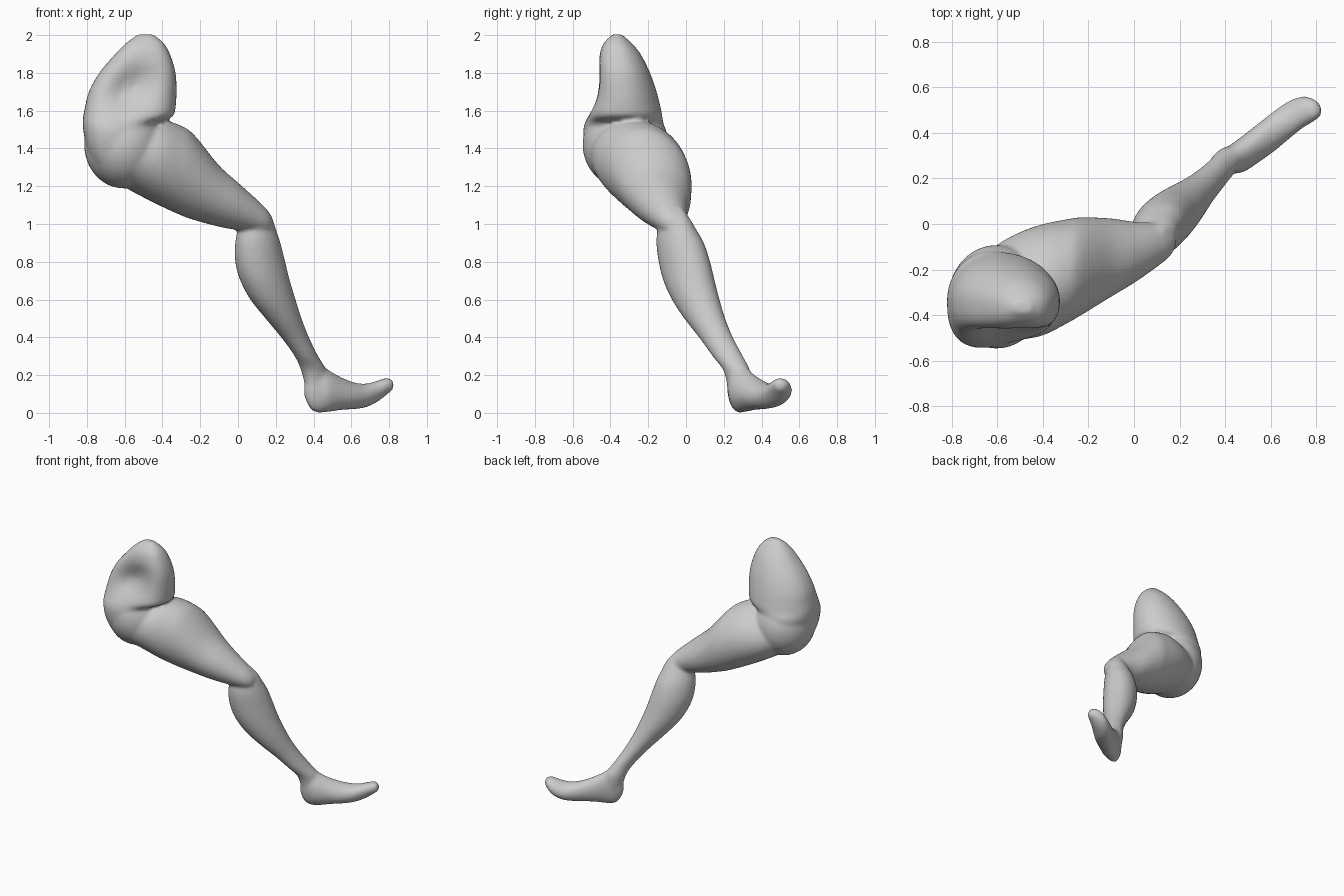
import bpy, bmesh, math
from mathutils import Matrix

SIDES = 40


def catmull(rows, steps=4):
    """Smoothly densify a list of cross-section rows."""
    out = []
    for i in range(len(rows) - 1):
        p0, p1 = rows[max(i - 1, 0)], rows[i]
        p2, p3 = rows[i + 1], rows[min(i + 2, len(rows) - 1)]
        for s in range(steps):
            t = s / steps
            out.append([0.5 * (2 * b + (c - a) * t + (2 * a - 5 * b + 4 * c - d) * t * t
                               + (3 * b - a - 3 * c + d) * t ** 3)
                        for a, b, c, d in zip(p0, p1, p2, p3)])
    out.append(list(rows[-1]))
    return out


def loft(bm, rows, axis, front_power=1.0, skew=0.0):
    """Rows are (position, min a, max a, min b, max b) across the given axis."""
    rings = []
    for pos, a0, a1, b0, b1 in catmull(rows):
        ring = []
        for k in range(SIDES):
            ang = 2 * math.pi * k / SIDES
            c, s = math.cos(ang - skew), math.sin(ang + skew)
            p = front_power if s < 0 else 1.0
            a = (a0 + a1) / 2 + (a1 - a0) / 2 * math.copysign(abs(c) ** p, c)
            b = (b0 + b1) / 2 + (b1 - b0) / 2 * math.copysign(abs(s) ** p, s)
            co = (a, b, pos) if axis == 'z' else (pos, a, b)
            ring.append(bm.verts.new(co))
        rings.append(ring)
    for r, q in zip(rings, rings[1:]):
        for k in range(SIDES):
            n = (k + 1) % SIDES
            bm.faces.new((r[k], r[n], q[n], q[k]))
    bm.faces.new(rings[0][::-1])
    bm.faces.new(rings[-1])
    return [v for ring in rings for v in ring]


bm = bmesh.new()

# hip: horizontal slices, flatter on the inner (front) side
hip = loft(bm, [
    (1.26, -.70, -.60, -.44, -.28), (1.32, -.765, -.52, -.50, -.20),
    (1.40, -.80, -.48, -.535, -.15), (1.48, -.817, -.46, -.55, -.125),
    (1.53, -.822, -.43, -.55, -.12), (1.57, -.82, -.345, -.545, -.125),
    (1.62, -.81, -.33, -.535, -.135), (1.70, -.79, -.325, -.515, -.155),
    (1.80, -.735, -.33, -.493, -.19), (1.90, -.65, -.36, -.465, -.24),
    (1.96, -.59, -.395, -.435, -.29), (2.004, -.53, -.45, -.39, -.34)], 'z', 0.72)

# hollow on the inner face of the hip, belly side set back a little
for v in hip:
    if v.co.y < -0.33:
        dx, dz = v.co.x + 0.58, v.co.z - 1.71
        u, w = 0.75 * dx + 0.66 * dz, -0.66 * dx + 0.75 * dz
        fall = 0.075 * math.exp(-(u / 0.16) ** 2 - (w / 0.10) ** 2)
        fall += 0.03 * min(1, max(0, (v.co.x + 0.66) / 0.2)) * min(1, max(0, (1.85 - v.co.z) / 0.2))
        v.co.y += fall * min(1, (-0.33 - v.co.y) / 0.08)

# buttock: egg that blends hip and thigh
bmesh.ops.create_uvsphere(bm, u_segments=40, v_segments=24, radius=1, matrix=(
    Matrix.Translation((-.605, -.32, 1.42)) @ Matrix.Diagonal((.21, .228, .232, 1))))

# thigh: slices across x
loft(bm, [
    (-.77, -.46, -.31, 1.36, 1.46), (-.745, -.50, -.25, 1.31, 1.48),
    (-.70, -.52, -.18, 1.265, 1.50), (-.60, -.53, -.09, 1.195, 1.52),
    (-.50, -.51, -.035, 1.14, 1.535), (-.40, -.49, 0, 1.09, 1.55),
    (-.30, -.44, .02, 1.045, 1.52), (-.23, -.40, .03, 1.02, 1.47),
    (-.10, -.32, .025, .985, 1.31), (0, -.26, .01, .967, 1.22),
    (.10, -.19, .005, .95, 1.13), (.155, -.145, -.01, .95, 1.075),
    (.185, -.10, -.03, .97, 1.03)], 'x', 1.0, -0.07)

# calf and knee: horizontal slices
loft(bm, [
    (1.09, .07, .13, -.08, -.02), (1.03, .03, .18, -.13, .02),
    (.97, 0, .202, -.15, .055), (.90, -.015, .225, -.157, .095),
    (.80, -.015, .25, -.145, .128), (.70, .012, .275, -.12, .152),
    (.60, .065, .305, -.075, .178), (.50, .145, .337, -.01, .208),
    (.40, .228, .376, .068, .249), (.30, .30, .425, .14, .302),
    (.22, .335, .47, .20, .34), (.12, .36, .475, .22, .34)], 'z', 1.0, 0.12)

# foot: slices across x
loft(bm, [
    (.352, .24, .28, .08, .16), (.38, .22, .315, .025, .24),
    (.42, .22, .345, 0, .27), (.48, .228, .39, .005, .227),
    (.55, .272, .445, .015, .187), (.62, .322, .50, .02, .16),
    (.68, .372, .54, .03, .155), (.74, .42, .562, .06, .172),
    (.79, .45, .55, .098, .186), (.824, .475, .52, .125, .17)], 'x')

bmesh.ops.recalc_face_normals(bm, faces=bm.faces)
mesh = bpy.data.meshes.new("leg")
bm.to_mesh(mesh)
bm.free()
leg = bpy.data.objects.new("leg", mesh)
bpy.context.collection.objects.link(leg)

# fuse the parts into one soft skin
remesh = leg.modifiers.new("fuse", 'REMESH')
remesh.mode = 'VOXEL'
remesh.voxel_size = 0.011
remesh.use_smooth_shade = True
soft = leg.modifiers.new("soften", 'SMOOTH')
soft.factor = 0.5
soft.iterations = 10
